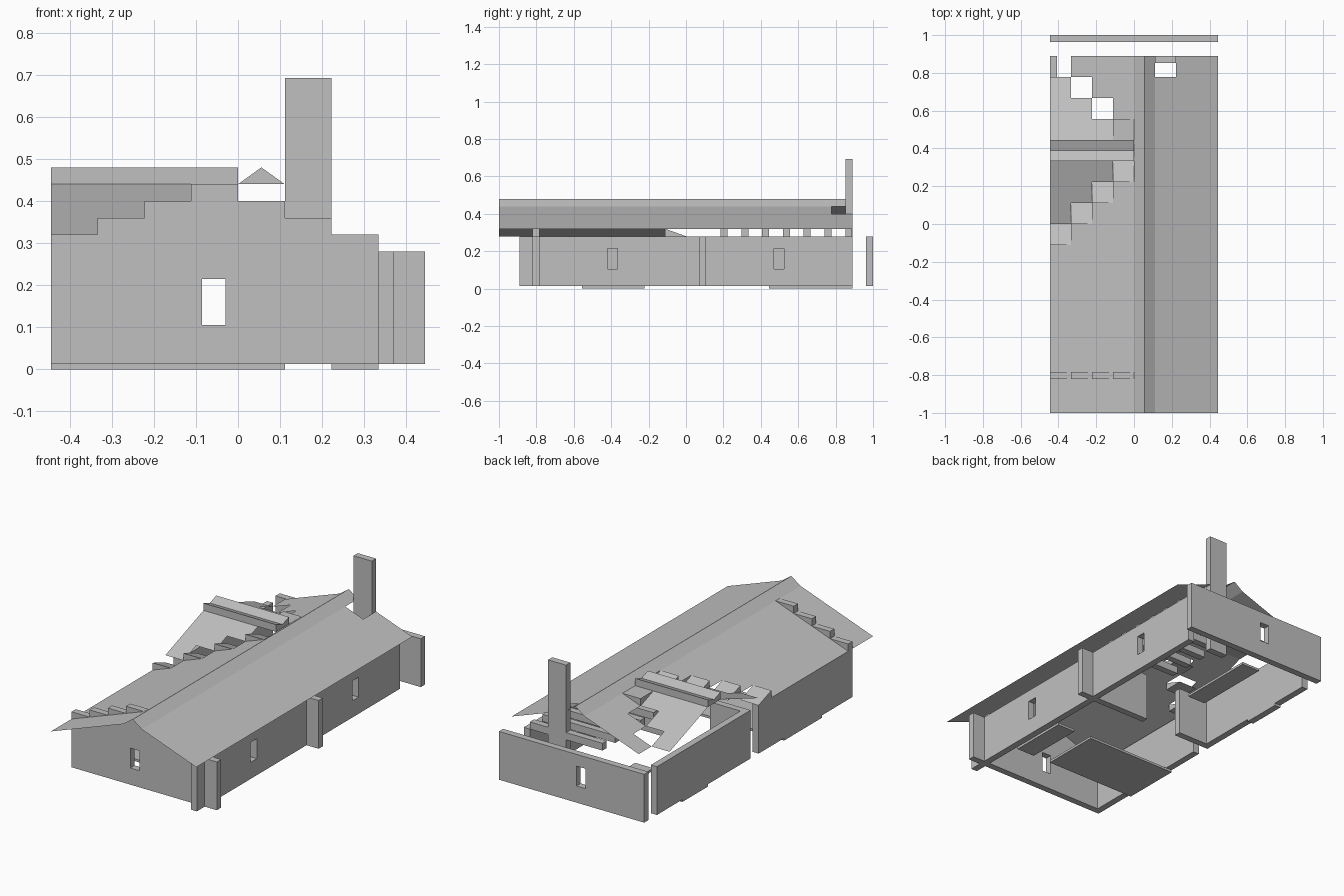
import bpy

cube = bpy.data.objects.get("Cube")
if cube:
    bpy.data.objects.remove(cube, do_unlink=True)

grey = bpy.data.materials.new("stone_grey")
grey.use_nodes = True
grey.diffuse_color = (0.53, 0.53, 0.53, 1)
grey.node_tree.nodes["Principled BSDF"].inputs["Base Color"].default_value = grey.diffuse_color

C = 1 / 9          # grid cell
H = 0.04           # course height, also rise of the roof per cell
T = 0.037          # wall thickness
L = -4 * C         # left edge of the plan
BASE, TOP = 0.013, 0.28


def make(name, verts, faces):
    mesh = bpy.data.meshes.new(name)
    mesh.from_pydata(verts, [], faces)
    mesh.materials.append(grey)
    obj = bpy.data.objects.new(name, mesh)
    bpy.context.scene.collection.objects.link(obj)
    return obj


def boxes(name, spans):
    """Several boxes in one object, each ((x0, x1), (y0, y1), (z0, z1))."""
    verts, faces = [], []
    for xs, ys, zs in spans:
        n = len(verts)
        verts += [(x, y, z) for x in xs for y in ys for z in zs]
        faces += [[n + i for i in f] for f in
                  ((0, 1, 3, 2), (4, 6, 7, 5), (0, 4, 5, 1),
                   (2, 3, 7, 6), (0, 2, 6, 4), (1, 5, 7, 3))]
    return make(name, verts, faces)


def sheets(name, patches, height):
    """Thin roof patches (x0, x1, y0, y1) lying on the surface z = height(x, y)."""
    verts, faces = [], []
    for x0, x1, y0, y1 in patches:
        n = len(verts)
        verts += [(x, y, height(x, y)) for x, y in
                  ((x0, y0), (x1, y0), (x1, y1), (x0, y1))]
        faces.append((n, n + 1, n + 2, n + 3))
    return make(name, verts, faces)


def prism(name, profile, x0, x1):
    """Closed (y, z) profile drawn out along x."""
    n = len(profile)
    verts = [(x, y, z) for x in (x0, x1) for y, z in profile]
    faces = [list(range(n)), list(range(2 * n - 1, n - 1, -1))]
    faces += [(i, i + n, (i + 1) % n + n, (i + 1) % n) for i in range(n)]
    return make(name, verts, faces)


def wall(name, along, span, across, windows):
    """Wall running along x or y, pieced round its window openings."""
    low, high = 0.105, 0.215
    pieces, start = [], span[0]
    for a, b in windows:
        pieces += [((start, a), (BASE, TOP)), ((a, b), (BASE, low)), ((a, b), (high, TOP))]
        start = b
    pieces.append(((start, span[1]), (BASE, TOP)))
    boxes(name, [(s, across, z) if along == "x" else (across, s, z) for s, z in pieces])


# Outer walls, crossing past each other at the corners
end_window = [(-0.085, -0.03)]
wall("back_wall", "x", (L, -L), (1 - T, 1), end_window)
wall("front_wall", "x", (L, -L), (-0.82, -0.82 + T), end_window)
wall("right_side_wall", "y", (-8 * C, 8 * C), (3 * C, 3 * C + T),
     [(-0.42, -0.365), (0.47, 0.525)])
wall("left_side_wall_front", "y", (-0.82, 0), (L, L + T), [])
wall("left_side_wall_back", "y", (0.07, 8 * C), (L, L + T), [])

# Inner partition with a doorway
boxes("partition", [((L, -2 * C), (0.07, 0.07 + T), (BASE, TOP)),
                    ((0, -L), (0.07, 0.07 + T), (BASE, TOP))])

# Stepped front gable
boxes("front_gable", [((L + i * C, L + i * C + C), (-0.82, -0.82 + T),
                       (TOP, TOP + H * (4 - abs(i - 3)))) for i in range(7)])

# Joists across the rear room
boxes("joists", [((-C, 3 * C), (0.185 + i * C, 0.185 + i * C + T), (TOP, TOP + H))
                 for i in range(7)])

# Chimney
boxes("chimney", [((C, 2 * C), (8 * C - T, 8 * C), (BASE, 0.693))])

# Thin floor slabs
boxes("floor_slabs", [((L, C), (-5 * C, -2 * C), (0, BASE)),
                      ((2 * C, 3 * C), (-5 * C, -2 * C), (0, BASE)),
                      ((-C, 0), (4 * C, 8 * C), (0, BASE)),
                      ((L, L + T), (4 * C, 6 * C), (0, BASE))])


# Main roof: left slope broken open in steps, right slope notched at the chimney
def left_slope(x, y):
    return 0.44 + H * x / C


def right_slope(x, y):
    return 0.48 - H * x / C


front, back = -1, 8 * C
left = [(L + i * C, L + i * C + C, front, (i - 1) * C) for i in range(4)]
left += [(L + i * C, L + i * C + C, (8 - i) * C, back) for i in range(1, 4)]
sheets("main_roof_left", left, left_slope)
sheets("main_roof_right", [(C, 2 * C, front, 7 * C), (2 * C, 4 * C, front, back)], right_slope)
ridge = C / 2
sheets("ridge_cap", [(0, ridge, front, back), (ridge, C, front, back)],
       lambda x, y: 0.48 - abs(x - ridge) * H / ridge)

# Wedges along the stepped break
for i in range(4):
    y, z = i * C, TOP + i * H
    prism(f"break_wedge_{i + 1}", [(y - C, z), (y - C, z + H), (y, z)],
          L + i * C, L + i * C + C)

# Cross roof over the break
cells = [(i, L + i * C, L + i * C + C) for i in range(3)]
sheets("cross_roof_front", [(a, b, i * C, 3 * C) for i, a, b in cells],
       lambda x, y: 0.32 + H * y / C)
sheets("cross_roof_back", [(a, b, 4 * C, (7 - i) * C) for i, a, b in cells],
       lambda x, y: 0.44 - H * (y - 4 * C) / C)
prism("cross_roof_ridge", [(3 * C, 0.44), (3 * C, 0.48), (3.5 * C, 0.46),
                           (4 * C, 0.48), (4 * C, 0.44)], L, 0)
boxes("cross_roof_block", [((-C, 0), (4 * C, 5 * C), (0.40, 0.44))])

# Small upright triangles where the cross roof meets the main ridge
for label, y in (("front", 3 * C), ("back", 4 * C)):
    make("ridge_triangle_" + label,
         [(0, y, 0.44), (C, y, 0.44), (ridge, y, 0.48)], [(0, 1, 2)])
